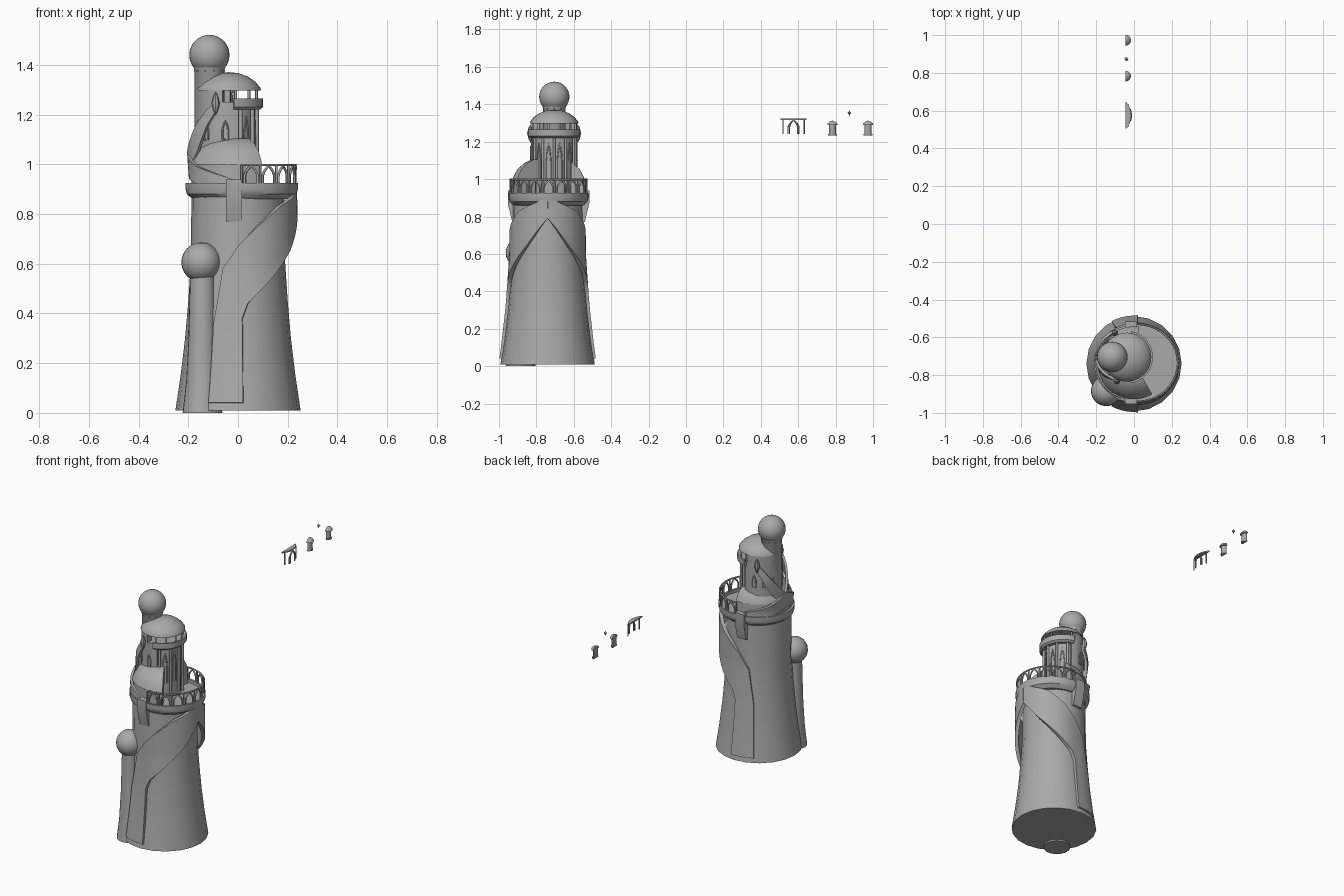
import bpy, bmesh
from math import sin, cos, pi, radians
from mathutils import Vector

if "Cube" in bpy.data.objects:
    bpy.data.objects.remove(bpy.data.objects["Cube"])

BX, BY = 0.0, -0.74          # main tower axis
UX, UY = -0.04, -0.705       # upper tower axis


def finish(ob, angle=35):
    bpy.ops.object.select_all(action='DESELECT')
    ob.select_set(True)
    bpy.context.view_layer.objects.active = ob
    for m in list(ob.modifiers):
        bpy.ops.object.modifier_apply(modifier=m.name)
    bpy.ops.object.shade_smooth_by_angle(angle=radians(angle))
    return ob


def grid(name, rows, closed=False, caps=False, thick=0):
    """Skin rows of points; optionally close the loop, cap the ends, thicken."""
    bm = bmesh.new()
    vs = [[bm.verts.new(p) for p in r] for r in rows]
    n = len(vs)
    for i in range(n if closed else n - 1):
        a, b = vs[i], vs[(i + 1) % n]
        for j in range(len(a) - 1):
            bm.faces.new((a[j], b[j], b[j + 1], a[j + 1]))
    if caps:
        bm.faces.new(vs[0])
        bm.faces.new(vs[-1])
    bmesh.ops.remove_doubles(bm, verts=bm.verts, dist=1e-5)
    bmesh.ops.recalc_face_normals(bm, faces=bm.faces)
    me = bpy.data.meshes.new(name)
    bm.to_mesh(me)
    bm.free()
    ob = bpy.data.objects.new(name, me)
    bpy.context.collection.objects.link(ob)
    if thick:
        m = ob.modifiers.new("thick", 'SOLIDIFY')
        m.thickness, m.offset = thick, 0
    return finish(ob)


def revolve(name, prof, cx, cy, seg=24, a0=0, a1=360, sx=1.0):
    full = a1 - a0 >= 360
    rows = []
    for i in range(seg if full else seg + 1):
        a = radians(a0 + (a1 - a0) * i / seg)
        rows.append([(cx + r * sx * cos(a), cy + r * sin(a), z) for r, z in prof])
    return grid(name, rows, full, not full)


def ball(name, c, scale, seg=24):
    bpy.ops.mesh.primitive_uv_sphere_add(segments=seg, ring_count=seg // 2, location=c)
    ob = bpy.context.object
    ob.name, ob.scale = name, scale
    return finish(ob, 40)


def bars(name, paths, r):
    cu = bpy.data.curves.new(name, 'CURVE')
    cu.dimensions, cu.bevel_depth, cu.bevel_resolution = '3D', r, 1
    cu.use_fill_caps = True
    for path in paths:
        sp = cu.splines.new('POLY')
        sp.points.add(len(path) - 1)
        for q, p in zip(sp.points, path):
            q.co = (*p, 1)
    ob = bpy.data.objects.new(name, cu)
    bpy.context.collection.objects.link(ob)
    bpy.ops.object.select_all(action='DESELECT')
    ob.select_set(True)
    bpy.context.view_layer.objects.active = ob
    bpy.ops.object.convert(target='MESH')
    return bpy.context.object


def interp(pts, x):
    for a, b in zip(pts, pts[1:]):
        if x <= b[0]:
            t = (x - a[0]) / (b[0] - a[0])
            return tuple(u + (v - u) * t for u, v in zip(a, b))
    return pts[-1]


def refine(edge, k=4):
    out = [Vector(edge[0])]
    for a, b in zip(edge, edge[1:]):
        out += [Vector(a).lerp(Vector(b), i / k) for i in range(1, k + 1)]
    return out


# pointed arch motif: (fraction of bay, fraction of height)
ARCH = [(.15, 0), (.15, .5), (.24, .72), (.37, .88), (.5, 1),
        (.63, .88), (.76, .72), (.85, .5), (.85, 0)]


def railing(name, cx, cy, rx, ry, z0, h, a0, a1, bays, r):
    def P(a, z):
        a = radians(a)
        return (cx + rx * cos(a), cy + ry * sin(a), z)
    st = (a1 - a0) / bays
    paths = [[P(a0 + (a1 - a0) * i / 36, z0 + h) for i in range(37)]]
    paths += [[P(a0 + st * i, z0), P(a0 + st * i, z0 + h)] for i in range(bays + 1)]
    for i in range(bays):
        paths.append([P(a0 + st * (i + u), z0 + v * (h - r)) for u, v in ARCH])
    return bars(name, paths, r)


# main tower shaft
BODY = [(0.01, .252), (0.15, .231), (0.3, .213), (0.45, .2), (0.6, .19), (0.9, .187)]
revolve("tower_shaft", [(0, .01)] + [(r, z) for z, r in BODY] + [(0, .9)], BX, BY, 20)

# lower wrapping bands, front and back, meeting on the right side
LOW = [(85, .04), (85, .38), (79, .44), (58, .52), (27, .65), (12, .73), (0, .79)]
UPP = [(118, .04), (117, .36), (108, .58), (90, .67), (68, .75), (42, .83), (0, .9)]
for s, n in ((-1, "front"), (1, "back")):
    rows = []
    for lo, up in zip(refine([(*p, 0) for p in LOW]), refine([(*p, 0) for p in UPP])):
        row = []
        for k in range(6):
            q = lo.lerp(up, k / 5)
            a = radians(q.x)
            R = interp(BODY, q.y)[1] + min(.004, .016 * q.y) + .04 * max(0, cos(a)) - .004
            row.append((BX + R * cos(a), BY + s * R * sin(a), q.y))
        rows.append(row)
    grid("lower_band_" + n, rows, thick=.022)

# small side turret with ball roof
revolve("side_turret", [(0, 0), (.08, 0), (.066, .12), (.056, .3), (.05, .55), (0, .56)], -.143, -.884)
ball("side_turret_ball", (-.148, -.884, .606), (.08,) * 3)

# deck, rim and railing
revolve("deck", [(0, .875), (.185, .86), (.208, .88), (.213, .9), (.213, .925), (.2, .925), (.2, .905), (0, .905)],
        .015, -.735, 40, sx=1.06)
railing("deck_railing", .015, -.735, .217, .205, .92, .078, -90, 90, 9, .005)

# brackets straddling the rim, front and back
for s, n in ((-1, "front"), (1, "back")):
    rows = [[(x, -.735 + s * y, z) for y, z in
             ((.18, .77), (.194, .77), (.218, .87), (.218, .94), (.18, .94), (.18, .77))] for x in (-.048, .016)]
    grid("bracket_" + n, rows, caps=True)

# gallery with sloping dome roof around the left of the upper tower
revolve("gallery_wall", [(.08, .9), (.187, .9), (.187, 1.0), (.08, 1.0)], 0, -.735, 15, 82, 300)
revolve("gallery_roof", [(.06, 1.0), (.193, 1.0), (.185, 1.02), (.165, 1.055), (.13, 1.085), (.09, 1.105), (.06, 1.105)],
        0, -.735, 20, 82, 300)

# upper tower: core, solid left wall, columns on the right
revolve("upper_core", [(0, .9), (.108, .9), (.108, 1.25), (0, 1.25)], UX, UY, 24)
revolve("upper_wall", [(.05, .9), (.124, .9), (.124, 1.25), (.05, 1.25)], UX, UY, 18, 75, 290)
cols = []
for a in range(-64, 72, 32):
    x, y = UX + .116 * cos(radians(a)), UY + .116 * sin(radians(a))
    cols.append([(x, y, .9), (x, y, 1.23)])
bars("upper_columns", cols, .008)

# raised pointed window frames
wins = []
for a in (105, 135, 165, 195, 225, 265):
    wins.append([(UX + .125 * cos(radians(a + (u - .5) * 15)),
                  UY + .125 * sin(radians(a + (u - .5) * 15)), 1.1 + v * .075) for u, v in ARCH + ARCH[:1]])
for a in (-48, -16, 16, 48):
    wins.append([(UX + .11 * cos(radians(a + (u - .5) * 20)),
                  UY + .11 * sin(radians(a + (u - .5) * 20)), 1.0 + v * .19) for u, v in ARCH])
bars("window_frames", wins, .0035)

# lantern balcony, room and dome
revolve("lantern_balcony", [(.05, 1.22), (.128, 1.22), (.14, 1.23), (.14, 1.25), (.05, 1.25)], UX, UY, 20, -80, 80)
revolve("lantern_wall", [(.09, 1.24), (.124, 1.24), (.124, 1.3), (.09, 1.3)], UX, UY, 18, 85, 260)
posts = []
for a in range(-75, 80, 30):
    x, y = UX + .118 * cos(radians(a)), UY + .118 * sin(radians(a))
    posts.append([(x, y, 1.24), (x, y, 1.305)])
bars("lantern_posts", posts, .006)
revolve("lantern_parapet", [(.13, 1.25), (.14, 1.25), (.14, 1.265), (.13, 1.265)], UX, UY, 20, -80, 80)
revolve("lantern_dome", [(0, 1.298), (.13, 1.298), (.128, 1.308), (.108, 1.332), (.08, 1.352), (.04, 1.367), (0, 1.371)],
        UX + .002, UY, 24)

# top turret with ball roof and cornice beads
revolve("top_turret", [(0, .92), (.06, .92), (.06, 1.38), (.063, 1.385), (.063, 1.4), (0, 1.4)], -.115, -.704)
ball("top_turret_ball", (-.115, -.704, 1.44), (.081,) * 3, 28)
for i in range(10):
    a = 2 * pi * i / 10
    ball("cornice_bead", (-.115 + .06 * cos(a), -.704 + .06 * sin(a), 1.376), (.004,) * 3, 6)

# upper wrapping bands crossing on the left, ending in leaf tips
LO = [(95, .192, .92), (140, .194, .92), (180, .186, .95), (210, .158, 1.05), (232, .138, 1.15), (250, .13, 1.22)]
UP = [(95, .192, .94), (140, .192, .99), (180, .176, 1.05), (206, .15, 1.14), (230, .135, 1.215), (247, .13, 1.25)]
for s, n in ((1, "front"), (-1, "back")):
    rows = []
    for lo, up in zip(refine(LO), refine(UP)):
        row = []
        for k in range(4):
            a, R, z = lo.lerp(up, k / 3)
            t = min(1, max(0, (z - .95) / .2))
            row.append((-.005 + (UX + .005) * t + R * cos(radians(a)),
                        -.735 + (UY + .735) * t + s * R * sin(radians(a)), z))
        rows.append(row)
    grid("upper_band_" + n, rows, thick=.014)
    leaf = [(0, 1.198), (.009, 1.215), (.017, 1.245), (.009, 1.275), (0, 1.292)]
    revolve("band_leaf_" + n, leaf, -.09 if s > 0 else -.1, UY - s * .128, 8)

# detached spare parts: railing piece, two bays, finial
CX, CY, R = -.122, .575, .107
slab = []
for i in range(13):
    a = radians(-41 + 82 * i / 12)
    x, y = CX + R * cos(a), CY + R * sin(a)
    slab.append([(-.044, y, 1.316), (x, y, 1.316), (x, y, 1.324), (-.044, y, 1.324), (-.044, y, 1.316)])
grid("spare_rail_top", slab, caps=True)
spare = [[(CX + R * cos(radians(a)), CY + R * sin(radians(a)), z) for z in (1.24, 1.318)] for a in (-32, 32)]
for w in (46, 34):
    spare.append([(CX + R * cos(radians((u - .5) * w)), CY + R * sin(radians((u - .5) * w)), 1.24 + v * .075)
                  for u, v in ARCH])
bars("spare_rail_bars", spare, .004)
for y in (.783, .973):
    revolve("spare_bay", [(0, 1.235), (.019, 1.235), (.019, 1.29), (0, 1.29)], -.044, y, 8, -90, 90)
    revolve("spare_bay_cap", [(0, 1.288), (.028, 1.288), (.027, 1.295), (.018, 1.306), (0, 1.313)],
            -.044, y, 10, -90, 90)
    revolve("spare_bay_base", [(0, 1.233), (.023, 1.233), (.023, 1.24), (0, 1.24)], -.044, y, 8, -90, 90)
revolve("spare_finial", [(0, 1.335), (.003, 1.345), (.01, 1.355), (.003, 1.362), (0, 1.37)], -.04, .873, 8)

# dark stone colour on every part
stone = bpy.data.materials.new("dark_stone")
stone.diffuse_color = (.4, .4, .4, 1)
stone.use_nodes = True
stone.node_tree.nodes["Principled BSDF"].inputs["Base Color"].default_value = stone.diffuse_color
for ob in bpy.context.scene.objects:
    ob.data.materials.clear()
    ob.data.materials.append(stone)
